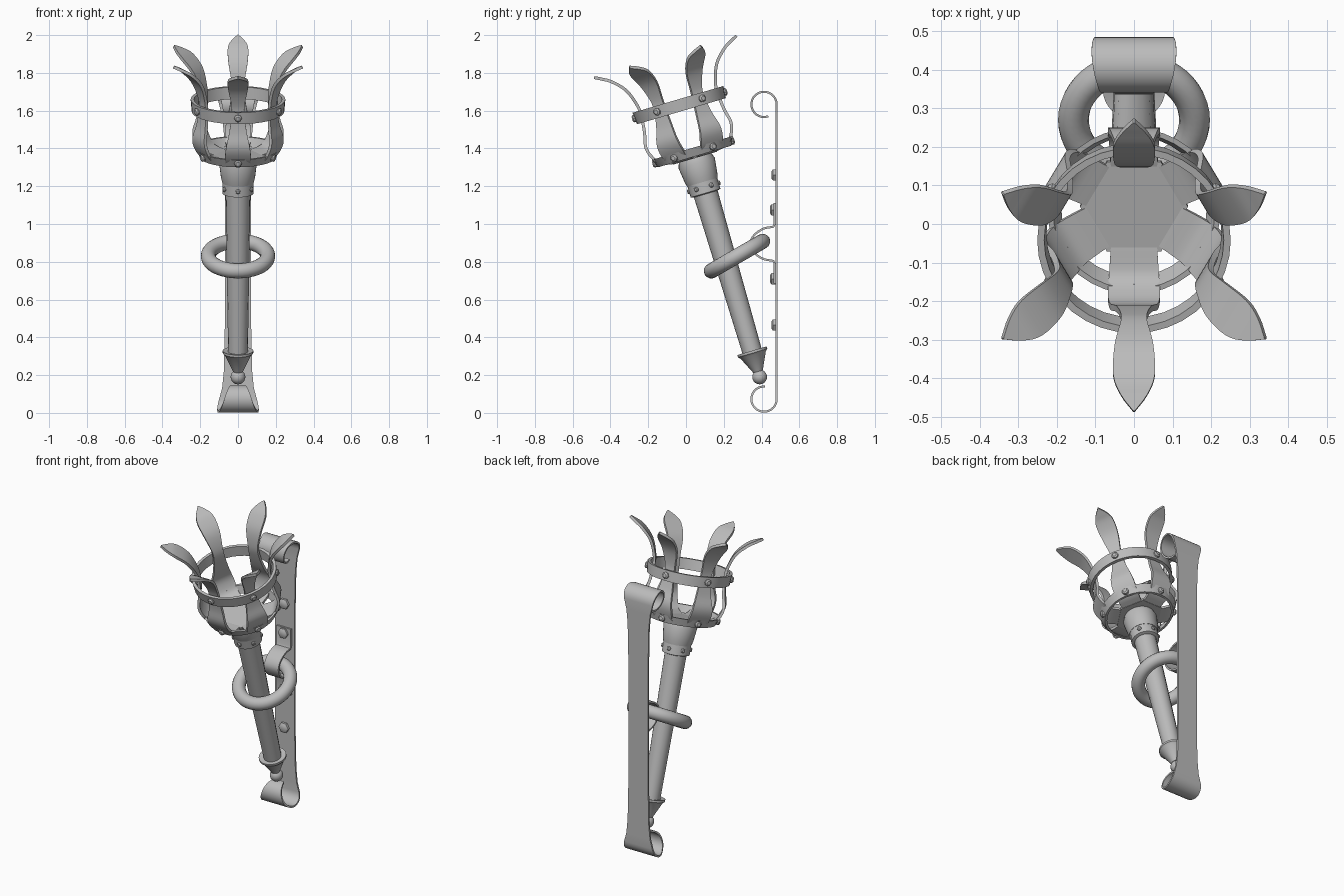
import bpy, bmesh, math
from math import sin, cos, pi, radians
from mathutils import Matrix, Vector

cube = bpy.data.objects.get("Cube")
if cube:
    bpy.data.objects.remove(cube, do_unlink=True)

GREY = (0.5, 0.5, 0.5, 1)
iron = bpy.data.materials.new("grey iron")
iron.use_nodes = True
iron.diffuse_color = GREY
iron.node_tree.nodes["Principled BSDF"].inputs["Base Color"].default_value = GREY

# The torch leans forward; its parts are built upright and then tilted
TORCH = Matrix.Translation((0, 0.39, 0.19)) @ Matrix.Rotation(radians(16.4), 4, 'X')
WORLD = Matrix.Identity(4)
SIXTHS = [k * pi / 3 for k in range(6)]


def finish(name, bm, matrix, angle=35):
    bmesh.ops.recalc_face_normals(bm, faces=bm.faces)
    mesh = bpy.data.meshes.new(name)
    bm.to_mesh(mesh)
    bm.free()
    mesh.transform(matrix)
    mesh.materials.append(iron)
    mesh.shade_smooth()
    mesh.set_sharp_from_angle(angle=radians(angle))
    obj = bpy.data.objects.new(name, mesh)
    bpy.context.collection.objects.link(obj)
    return obj


def lathe(name, profile, matrix=TORCH, sides=32, closed=False):
    """Turn (radius, height) points about z; capped unless the profile is closed."""
    bm = bmesh.new()
    rings = [[bm.verts.new((r * cos(a), r * sin(a), z))
              for a in (2 * pi * i / sides for i in range(sides))] for r, z in profile]
    pairs = list(zip(rings, rings[1:]))
    if closed:
        pairs.append((rings[-1], rings[0]))
    else:
        bm.faces.new(rings[0])
        bm.faces.new(rings[-1])
    for low, high in pairs:
        for i in range(sides):
            j = (i + 1) % sides
            bm.faces.new((low[i], low[j], high[j], high[i]))
    return finish(name, bm, matrix)


def ribbon(name, points, matrix, thick):
    """Sweep a flat bar along (y, z, half width) points."""
    bm = bmesh.new()
    rows = []
    for i, (y, z, w) in enumerate(points):
        a, b = points[max(i - 1, 0)], points[min(i + 1, len(points) - 1)]
        n = Vector((a[1] - b[1], b[0] - a[0])).normalized() * thick / 2
        rows.append([bm.verts.new((x, y + s * n.x, z + s * n.y))
                     for x, s in ((-w, -1), (w, -1), (w, 1), (-w, 1))])
    for p, q in zip(rows, rows[1:]):
        for i in range(4):
            j = (i + 1) % 4
            bm.faces.new((p[i], p[j], q[j], q[i]))
    bm.faces.new(rows[0])
    bm.faces.new(rows[-1])
    return finish(name, bm, matrix)


def smooth_path(points, steps=4):
    """Catmull-Rom curve through the points."""
    p = [Vector(v) for v in points]
    p = [p[0] * 2 - p[1]] + p + [p[-1] * 2 - p[-2]]
    out = []
    for a, b, c, d in zip(p, p[1:], p[2:], p[3:]):
        for k in range(steps):
            t = k / steps
            out.append(0.5 * (2 * b + (c - a) * t + (2 * a - 5 * b + 4 * c - d) * t ** 2
                              + (3 * b - a - 3 * c + d) * t ** 3))
    return out + [p[-2]]


def band(name, r_low, r_high, low, high, thick):
    lathe(name, [(r_low, low), (r_high, high), (r_high - thick, high), (r_low - thick, low)],
          sides=36, closed=True)


def rivet(name, radius, height, matrix, sides=8):
    """Low domed head pointing along local z."""
    lathe(name, [(radius, -height), (radius, height * 0.5), (radius * 0.6, height)],
          matrix, sides)


# Handle, pointed foot and ball
bm = bmesh.new()
bmesh.ops.create_uvsphere(bm, u_segments=20, v_segments=12, radius=0.039)
finish("ball_finial", bm, TORCH)
lathe("foot_cone", [(0.026, 0.03), (0.07, 0.122), (0.081, 0.132), (0.081, 0.145), (0.055, 0.14)])
lathe("handle", [(0.052, 0.12), (0.066, 1.05)], sides=16)

# Collar under the basket
lathe("collar_band", [(0.066, 1.01), (0.082, 1.015), (0.082, 1.08), (0.07, 1.082)])
lathe("collar_cup", [(0.084, 1.075), (0.09, 1.1), (0.1, 1.18), (0.09, 1.21)])

# Basket floor and hoops
lathe("basket_floor", [(0.14, 1.208), (0.14, 1.224)], sides=6)
band("lower_hoop", 0.203, 0.224, 1.217, 1.264, 0.014)
band("upper_hoop", 0.245, 0.251, 1.467, 1.532, 0.018)

# Six leaf-shaped bars, each riveted to the hoops and the collar
leaf = smooth_path([
    (-0.11, 1.216, 0.06), (-0.185, 1.235, 0.065), (-0.222, 1.285, 0.068),
    (-0.235, 1.34, 0.062), (-0.22, 1.41, 0.047), (-0.212, 1.49, 0.036),
    (-0.215, 1.56, 0.034), (-0.25, 1.655, 0.05), (-0.31, 1.72, 0.054),
    (-0.355, 1.748, 0.034), (-0.393, 1.768, 0.002)])
for k, turn in enumerate(SIXTHS):
    spin = TORCH @ Matrix.Rotation(turn, 4, 'Z')
    ribbon(f"leaf_bar_{k}", leaf, spin, 0.016)
    for part, r, z, size, tall in (("upper", 0.248, 1.5, 0.02, 0.014),
                                   ("lower", 0.212, 1.24, 0.02, 0.014),
                                   ("collar", 0.081, 1.047, 0.013, 0.01)):
        outward = Matrix.Translation((0, -r, z)) @ Matrix.Rotation(pi / 2, 4, 'X')
        rivet(f"{part}_rivet_{k}", size, tall, spin @ outward)
    # pin joining the bar to the upper hoop
    pin = Matrix.Translation((0, -0.225, 1.5)) @ Matrix.Rotation(pi / 2, 4, 'X')
    lathe(f"hoop_pin_{k}", [(0.012, -0.015), (0.012, 0.015)], spin @ pin, 8)

# Carrying ring
tube = [(0.157 + 0.04 * cos(2 * pi * i / 16), 0.04 * sin(2 * pi * i / 16)) for i in range(16)]
lathe("carrying_ring", tube,
      Matrix.Translation((0, 0.27, 0.83)) @ Matrix.Rotation(radians(30), 4, 'X'), 48, True)


# Wall plate with a scroll at each end
def scroll(z, side, sweep, tip_width):
    """Points from the plate around the scroll; side is +1 at the top."""
    out = []
    for i in range(21):
        f = i / 20
        a = radians(sweep) * f
        w = 0.1 + 0.01 * sin(pi * min(f * 2.4, 1))
        if f > 0.4:
            w += (tip_width - 0.1) * (f - 0.4) / 0.6
        out.append((0.413 + 0.067 * cos(a), z + side * 0.067 * sin(a), w))
    return out


straight = [(0.48, z, w) for z, w in ((0.13, 0.084), (0.22, 0.075), (0.45, 0.07), (1.25, 0.07),
                                      (1.48, 0.075), (1.57, 0.084))]
plate = scroll(0.073, -1, 275, 0.035)[::-1] + straight + scroll(1.633, 1, 290, 0.06)
ribbon("wall_plate", plate, WORLD, 0.011)

# Strap that holds the ring against the plate
strap = [(0.469, 1.11, 0.05), (0.469, 1.0, 0.05)] + smooth_path([
    (0.462, 0.985, 0.05), (0.41, 0.975, 0.05), (0.36, 0.94, 0.05), (0.342, 0.895, 0.05),
    (0.365, 0.845, 0.05), (0.41, 0.815, 0.05), (0.462, 0.805, 0.05)]) + [
    (0.469, 0.79, 0.05), (0.469, 0.685, 0.05)]
ribbon("ring_strap", strap, WORLD, 0.011)

# Hexagonal plate bolts
for k, (y, z) in enumerate(((0.468, 1.26), (0.46, 1.075), (0.46, 0.71), (0.468, 0.465))):
    rivet(f"plate_bolt_{k}", 0.034, 0.016,
          Matrix.Translation((0, y, z)) @ Matrix.Rotation(pi / 2, 4, 'X'), 6)
